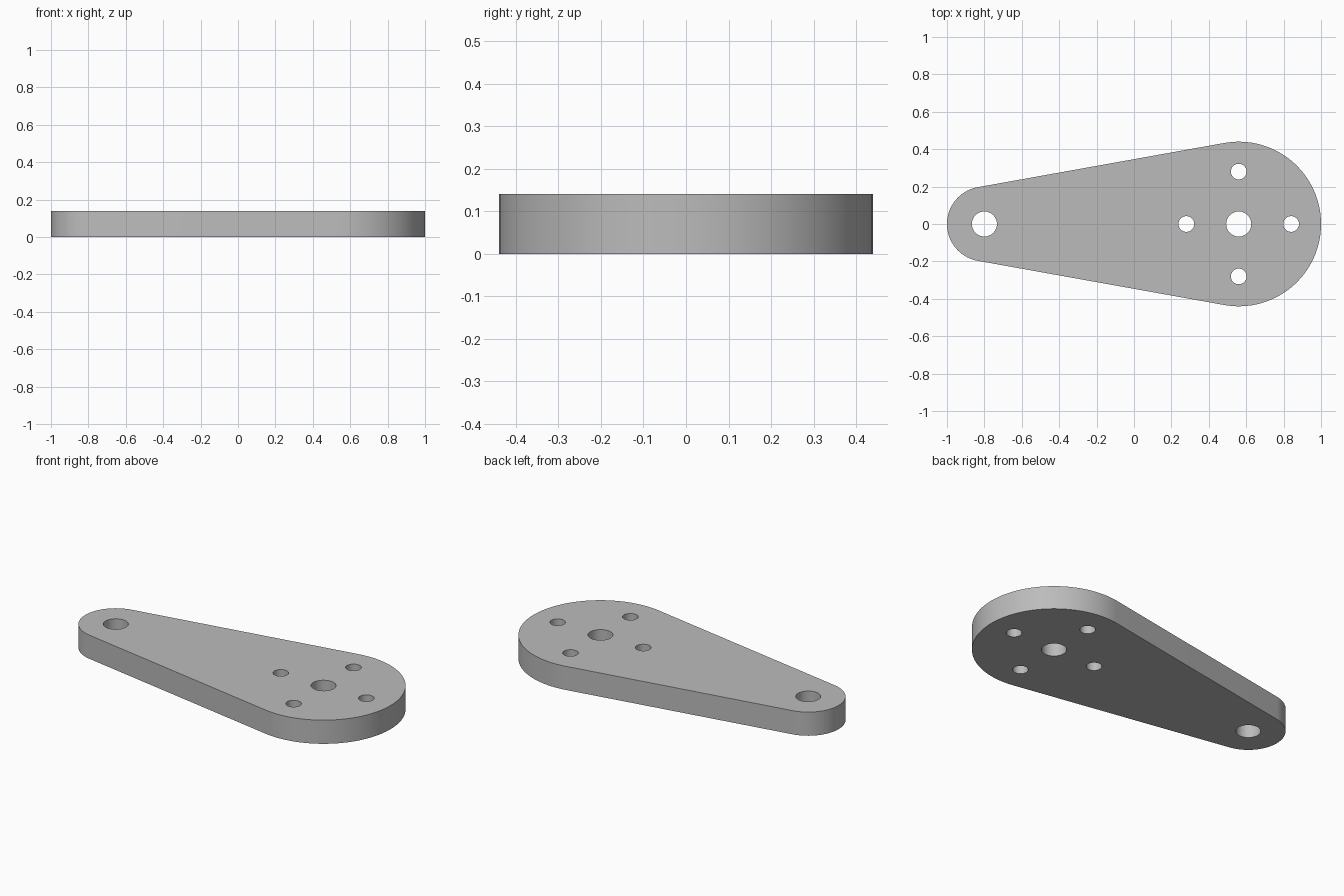
import bpy
import bmesh
from math import acos, cos, sin, pi, radians

cube = bpy.data.objects.get("Cube")
if cube:
    bpy.data.objects.remove(cube, do_unlink=True)

THICK = 0.14
BIG_X, BIG_R = 0.56, 0.44
SMALL_X, SMALL_R = -0.80, 0.20
BORE_R, BOLT_R, BOLT_CIRCLE = 0.067, 0.042, 0.28


def arc(cx, cy, r, start, end, steps):
    """Points along an arc, both ends included."""
    return [(cx + r * cos(start + (end - start) * i / steps),
             cy + r * sin(start + (end - start) * i / steps)) for i in range(steps + 1)]


def add_loop(bm, points):
    verts = [bm.verts.new((x, y, 0)) for x, y in points]
    for a, b in zip(verts, verts[1:] + verts[:1]):
        bm.edges.new((a, b))


bm = bmesh.new()

# Outline: two round ends joined by their common tangents
tangent = acos((SMALL_R - BIG_R) / (BIG_X - SMALL_X))
add_loop(bm, arc(BIG_X, 0, BIG_R, -tangent, tangent, 72)
         + arc(SMALL_X, 0, SMALL_R, tangent, 2 * pi - tangent, 56))

# Holes: a bore at each end and four bolt holes round the large one
holes = [(BIG_X, 0, BORE_R), (SMALL_X, 0, BORE_R)]
holes += [(BIG_X + BOLT_CIRCLE * cos(k * pi / 2), BOLT_CIRCLE * sin(k * pi / 2), BOLT_R)
          for k in range(4)]
for cx, cy, r in holes:
    add_loop(bm, arc(cx, cy, r, 0, 2 * pi, 48)[:-1])

# Fill the flat profile and extrude it to a plate
bmesh.ops.triangle_fill(bm, edges=bm.edges[:], use_beauty=True, normal=(0, 0, 1))
solid = bmesh.ops.extrude_face_region(bm, geom=bm.faces[:], use_keep_orig=True)
top = [g for g in solid["geom"] if isinstance(g, bmesh.types.BMVert)]
bmesh.ops.translate(bm, verts=top, vec=(0, 0, THICK))
bmesh.ops.recalc_face_normals(bm, faces=bm.faces[:])

mesh = bpy.data.meshes.new("lever_plate")
bm.to_mesh(mesh)
bm.free()
plate = bpy.data.objects.new("lever_plate", mesh)
bpy.context.collection.objects.link(plate)

# Plain grey metal
grey = bpy.data.materials.new("grey_metal")
grey.use_nodes = True
colour = (0.5, 0.5, 0.5, 1)
grey.diffuse_color = colour
grey.node_tree.nodes["Principled BSDF"].inputs["Base Color"].default_value = colour
mesh.materials.append(grey)

# Smooth round walls, crisp rims
bpy.ops.object.select_all(action="DESELECT")
plate.select_set(True)
bpy.context.view_layer.objects.active = plate
bpy.ops.object.shade_smooth_by_angle(angle=radians(30))
